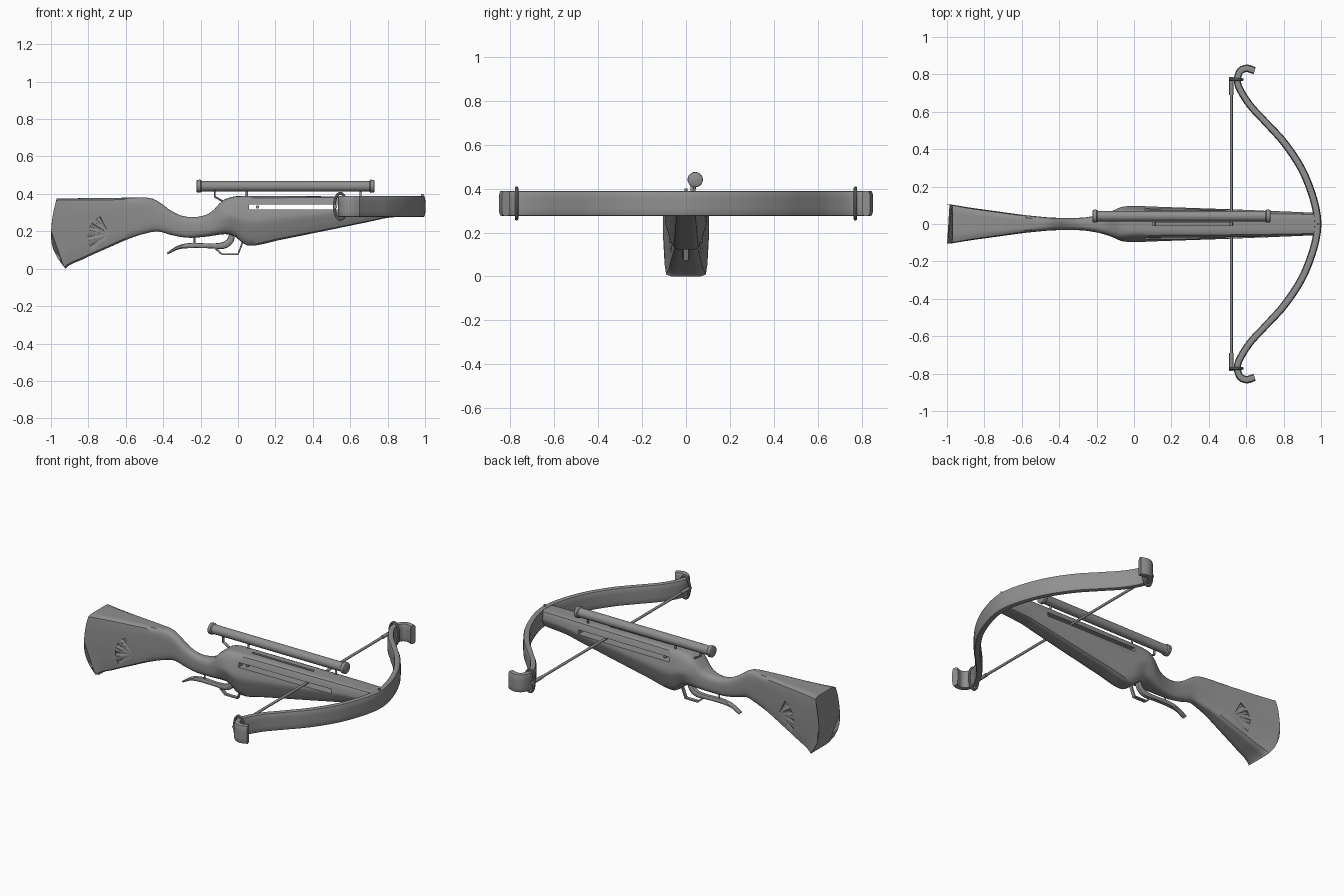
import bpy, bmesh
from math import sin, cos, pi, radians
from mathutils import Vector, Matrix

if "Cube" in bpy.data.objects:
    bpy.data.objects.remove(bpy.data.objects["Cube"])


def finish(name, bm):
    bmesh.ops.recalc_face_normals(bm, faces=bm.faces[:])
    me = bpy.data.meshes.new(name)
    bm.to_mesh(me)
    bm.free()
    ob = bpy.data.objects.new(name, me)
    bpy.context.collection.objects.link(ob)
    return ob


def skin(name, rings, closed=False):
    """Join a list of point rings into a solid."""
    bm = bmesh.new()
    vs = [[bm.verts.new(p) for p in r] for r in rings]
    n = len(vs[0])
    for a, b in zip(vs, vs[1:] + (vs[:1] if closed else [])):
        for i in range(n):
            j = (i + 1) % n
            bm.faces.new((a[i], a[j], b[j], b[i]))
    if not closed:
        bm.faces.new(vs[0])
        bm.faces.new(vs[-1])
    return finish(name, bm)


def superellipse(n, count):
    """Rounded square, points spread evenly by direction."""
    out = []
    for i in range(count):
        c, s = cos(2 * pi * (i + .5) / count), sin(2 * pi * (i + .5) / count)
        r = (abs(c) ** n + abs(s) ** n) ** (-1 / n)
        out.append((r * c, r * s))
    return out


def interp(table, x):
    """Monotone cubic interpolation of (x, value) pairs."""
    d = [(b[1] - a[1]) / (b[0] - a[0]) for a, b in zip(table, table[1:])]
    m = [d[0]] + [0 if p * q <= 0 else 2 * p * q / (p + q) for p, q in zip(d, d[1:])] + [d[-1]]
    x = min(max(x, table[0][0]), table[-1][0])
    i = max(k for k in range(len(d)) if table[k][0] <= x)
    (x0, y0), (x1, y1) = table[i], table[i + 1]
    h = x1 - x0
    t = (x - x0) / h
    return (y0 * (1 + 2 * t) * (1 - t) ** 2 + h * m[i] * t * (1 - t) ** 2
            + y1 * t * t * (3 - 2 * t) + h * m[i + 1] * t * t * (t - 1))


def smooth_path(pts, steps):
    """Catmull-Rom through tuples (u, v, thickness)."""
    p = [Vector(q) for q in pts]
    p = [2 * p[0] - p[1]] + p + [2 * p[-1] - p[-2]]
    out = []
    for a, b, c, d in zip(p, p[1:], p[2:], p[3:]):
        for k in range(steps):
            t = k / steps
            out.append(.5 * (2 * b + (c - a) * t + (2 * a - 5 * b + 4 * c - d) * t * t
                             + (3 * b - a - 3 * c + d) * t ** 3))
    return out + [p[-2]]


def sweep(name, path, place, half, n=4, count=16, closed=False):
    """Sweep a rounded section along a flat path; place(u, v, w) maps to 3D."""
    rings = []
    for i, p in enumerate(path):
        if closed:
            t = path[(i + 1) % len(path)] - path[i - 1]
        else:
            t = path[min(i + 1, len(path) - 1)] - path[max(i - 1, 0)]
        t = Vector((t.x, t.y)).normalized()
        rings.append([place(p.x - t.y * a * p.z, p.y + t.x * a * p.z, b * half)
                      for a, b in superellipse(n, count)])
    return skin(name, rings, closed)


def rod(name, p, q, r0, r1=None, seg=12):
    p, q = Vector(p), Vector(q)
    bm = bmesh.new()
    mat = Matrix.Translation((p + q) / 2) @ (q - p).to_track_quat('Z', 'Y').to_matrix().to_4x4()
    bmesh.ops.create_cone(bm, cap_ends=True, segments=seg, radius1=r0,
                          radius2=r0 if r1 is None else r1, depth=(q - p).length, matrix=mat)
    return finish(name, bm)


def box(name, lo, hi):
    bm = bmesh.new()
    lo, hi = Vector(lo), Vector(hi)
    bmesh.ops.create_cube(bm, size=1, matrix=Matrix.Translation((lo + hi) / 2)
                          @ Matrix.Diagonal((hi - lo).to_4d()))
    return finish(name, bm)


def cut(ob, cutter):
    mod = ob.modifiers.new("cut", 'BOOLEAN')
    mod.operation, mod.solver, mod.object = 'DIFFERENCE', 'EXACT', cutter
    bpy.context.view_layer.objects.active = ob
    bpy.ops.object.modifier_apply(modifier=mod.name)
    bpy.data.objects.remove(cutter)


# Stock: lofted from top, bottom, width and roundness profiles
top = [(-1, .375), (-.48, .38), (-.43, .362), (-.365, .315), (-.3, .283), (-.245, .275),
       (-.175, .286), (-.14, .305), (-.085, .362), (-.05, .38), (0, .388), (.98, .386)]
bottom = [(-1, .0), (-.88, .03), (-.755, .085), (-.5, .187), (-.43, .2), (-.365, .182),
          (-.26, .165), (-.18, .17), (-.06, .185), (-.01, .168), (.02, .14), (.06, .122),
          (.23, .155), (.73, .257), (.8, .272), (.98, .285)]
width = [(-1, .105), (-.72, .066), (-.55, .044), (-.4, .033), (-.3, .033), (-.2, .045),
         (-.12, .068), (-.06, .095), (0, .1), (.1, .096), (.6, .077), (.98, .06)]
round_n = [(-1, 14), (-.6, 7), (-.4, 3), (-.2, 3), (-.05, 5), (.1, 9), (.98, 9)]
taper_top = [(-1, 0), (-.15, 0), (0, .35), (.5, .25), (.98, .1)]
taper_bot = [(-1, .1), (-.15, 0), (0, .4), (.98, .35)]
rings = []
for k in range(67):
    x = -1 + 1.98 * k / 66
    zt, zb = interp(top, x), interp(bottom, x)
    w, tt, tb = interp(width, x), interp(taper_top, x), interp(taper_bot, x)
    fade = max(0, (-.88 - x) / .12)
    ring = []
    for a, b in superellipse(interp(round_n, x), 36):
        z = (zt + zb) / 2 + b * (zt - zb) / 2
        back = (z - .17) ** 2 * (.72 if z > .17 else 2.7)
        ring.append((x + back * fade, a * w * (1 - (tt * b if b > 0 else -tb * b)), z))
    rings.append(ring)
stock = skin("stock", rings)

# String slot through the fore-end and narrow channel along its top
cut(stock, box("slot_cutter", (.06, -.2, .316), (.7, .2, .343)))
cut(stock, box("channel_cutter", (.1, -.007, .33), (.53, .007, .42)))

# Fan carving on both sides of the butt
for s in (-1, 1):
    for x, z in ((-.75, .268), (-.785, .225), (-.797, .17), (-.785, .118)):
        cut(stock, rod("flute_cutter", (x, s * (interp(width, x) + .014), z),
                       (-.69, s * (interp(width, -.69) + .002), .185), .026, .003, 8))

# Bow limbs
half_bow = [(.645, .82, .019), (.6, .832, .02), (.563, .81, .019), (.556, .745, .019),
            (.615, .642, .019), (.7, .548, .019), (.803, .435, .02), (.893, .3, .02),
            (.948, .17, .02), (.978, .05, .02)]
bow = half_bow + [(x, -y, t) for x, y, t in reversed(half_bow)]
sweep("bow", smooth_path(bow, 6), lambda u, v, w: (u, v, .333 + w), .057, 5, 24)

# String with end knots and loops around the limbs
rod("string", (.52, -.78, .332), (.52, .78, .332), .008)
for s, side in ((-1, "right"), (1, "left")):
    rod("knot_" + side, (.52, s * .69, .332), (.52, s * .785, .332), .011)
    loop = [Vector((.547 + .032 * cos(2 * pi * i / 32), .333 + .07 * sin(2 * pi * i / 32), .008))
            for i in range(32)]
    sweep("string_loop_" + side, loop, lambda u, v, w: (u, s * .772 + w, v), .008, 2, 10, True)

# Sighting tube with flared ends
tube = [(-.222, .028), (-.218, .034), (-.2, .035), (-.194, .029), (-.18, .028), (.69, .028),
        (.703, .029), (.709, .035), (.727, .034), (.731, .028)]
skin("sight_tube", [[(x, .042 + r * cos(i * pi / 12), .441 + r * sin(i * pi / 12))
                     for i in range(24)] for x, r in tube])

# Tube mounts and front bead
for i, x in enumerate((.047, .655)):
    rod("tube_post_%d" % i, (x, .035, .37), (x, .042, .43), .006)
mount = [Vector(p) for p in ((-.125, .425, .005), (-.125, .385, .005), (-.08, .36, .005),
                             (-.04, .355, .005))]
sweep("rear_mount", mount, lambda u, v, w: (u, .03 + w, v), .01, 4, 8)
rod("front_bead", (.985, 0, .37), (.985, 0, .4), .007)
rod("catch_pin", (.105, -.06, .33), (.105, .06, .33), .009)

# Trigger lever, its pivot post and the thin guard
lever = [(-.378, .081, .005), (-.32, .113, .01), (-.25, .124, .014), (-.15, .122, .013),
         (-.08, .124, .018), (-.042, .15, .018), (-.03, .19, .015)]
sweep("trigger_lever", smooth_path(lever, 5), lambda u, v, w: (u, w, v), .016, 3, 14)
rod("lever_post", (-.232, 0, .12), (-.232, 0, .19), .005)
guard = [Vector(p) for p in ((-.12, .108, .005), (-.085, .077, .005), (0, .077, .005),
                             (.024, .14, .005), (0, .175, .005))]
sweep("trigger_guard", guard, lambda u, v, w: (u, w, v), .012, 5, 12)

# One dark grey finish, smooth shading with sharp edges kept
dark = bpy.data.materials.new("dark_grey")
dark.diffuse_color = (.28, .28, .28, 1)
dark.use_nodes = True
dark.node_tree.nodes["Principled BSDF"].inputs["Base Color"].default_value = dark.diffuse_color
for ob in bpy.data.objects:
    ob.data.materials.clear()
    ob.data.materials.append(dark)
bpy.ops.object.select_all(action='SELECT')
bpy.context.view_layer.objects.active = stock
bpy.ops.object.shade_smooth_by_angle(angle=radians(35))
